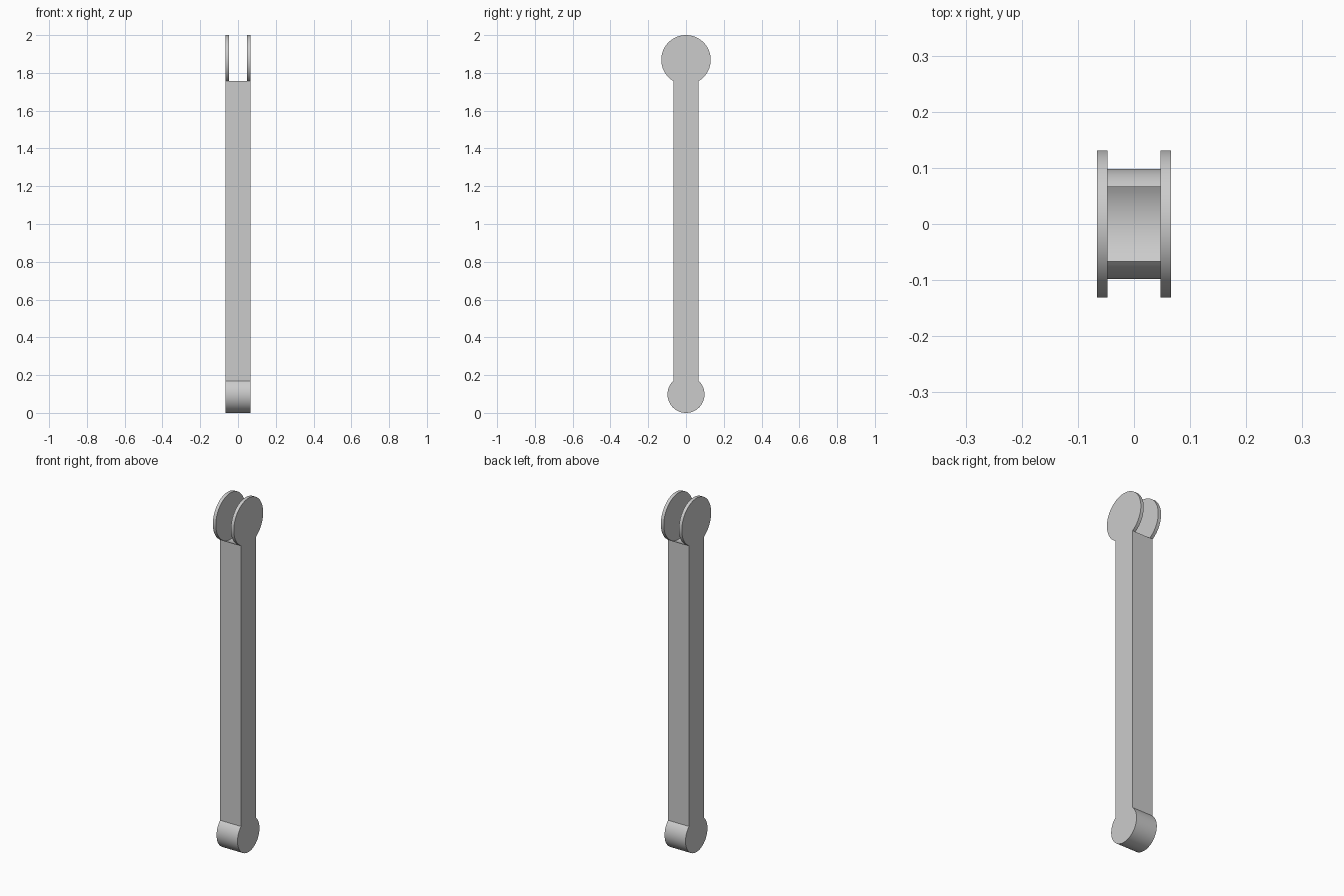
import bpy, bmesh
from math import sin, cos, asin, pi, radians

if "Cube" in bpy.data.objects:
    bpy.data.objects.remove(bpy.data.objects["Cube"])

W = 0.0655             # half thickness of the link (x)
S = 0.047              # half width of the fork slot (x)
H = 0.0665             # half depth of the shaft (y)
R_BOT, R_TOP = 0.098, 0.131
Z_BOT, Z_TOP = R_BOT, 2.0 - R_TOP


def arc(zc, r, a0, a1, n):
    """Points (y, z) on a circle; angle measured from +y towards +z."""
    return [(r * cos(a0 + (a1 - a0) * i / n), zc + r * sin(a0 + (a1 - a0) * i / n))
            for i in range(n + 1)]


# Side profile: bottom knuckle, shaft sides, upper disc, concave slot floor
b, t = asin(H / R_BOT), asin(H / R_TOP)
knuckle = arc(Z_BOT, R_BOT, -1.5 * pi - b + 2 * pi, -1.5 * pi + b, 56)
knuckle = arc(Z_BOT, R_BOT, pi / 2 + b, 2.5 * pi - b, 56)
disc = arc(Z_TOP, R_TOP, -pi / 2 + t, 1.5 * pi - t, 60)
floor = arc(Z_TOP, R_TOP, -pi / 2 - t, -pi / 2 + t, 14)

bm = bmesh.new()


def strip(path, x0, x1):
    for p, q in zip(path, path[1:]):
        bm.faces.new([bm.verts.new((x, *c)) for x, c in
                      ((x0, p), (x1, p), (x1, q), (x0, q))])


def cap(path, x):
    bm.faces.new([bm.verts.new((x, *p)) for p in path])


# Solid lower body: knuckle and both shaft sides, closed by the slot floor
lower = [disc[-1]] + knuckle + [disc[0]]
for x0, x1 in ((-W, -S), (-S, S), (S, W)):
    strip(lower, x0, x1)
strip(floor, -S, S)

# Two fork discs: rims, outer side faces and round inner faces
for s in (-1, 1):
    strip(disc, s * S, s * W)
    cap(knuckle + disc, s * W)
    cap(disc + floor[1:-1], s * S)

bmesh.ops.remove_doubles(bm, verts=bm.verts, dist=1e-5)
bmesh.ops.recalc_face_normals(bm, faces=bm.faces)

mesh = bpy.data.meshes.new("fork_link")
bm.to_mesh(mesh)
bm.free()
link = bpy.data.objects.new("fork_link", mesh)
bpy.context.collection.objects.link(link)

# Smooth round surfaces, keep the edges sharp
bpy.context.view_layer.objects.active = link
link.select_set(True)
bpy.ops.object.shade_smooth_by_angle(angle=radians(30))
